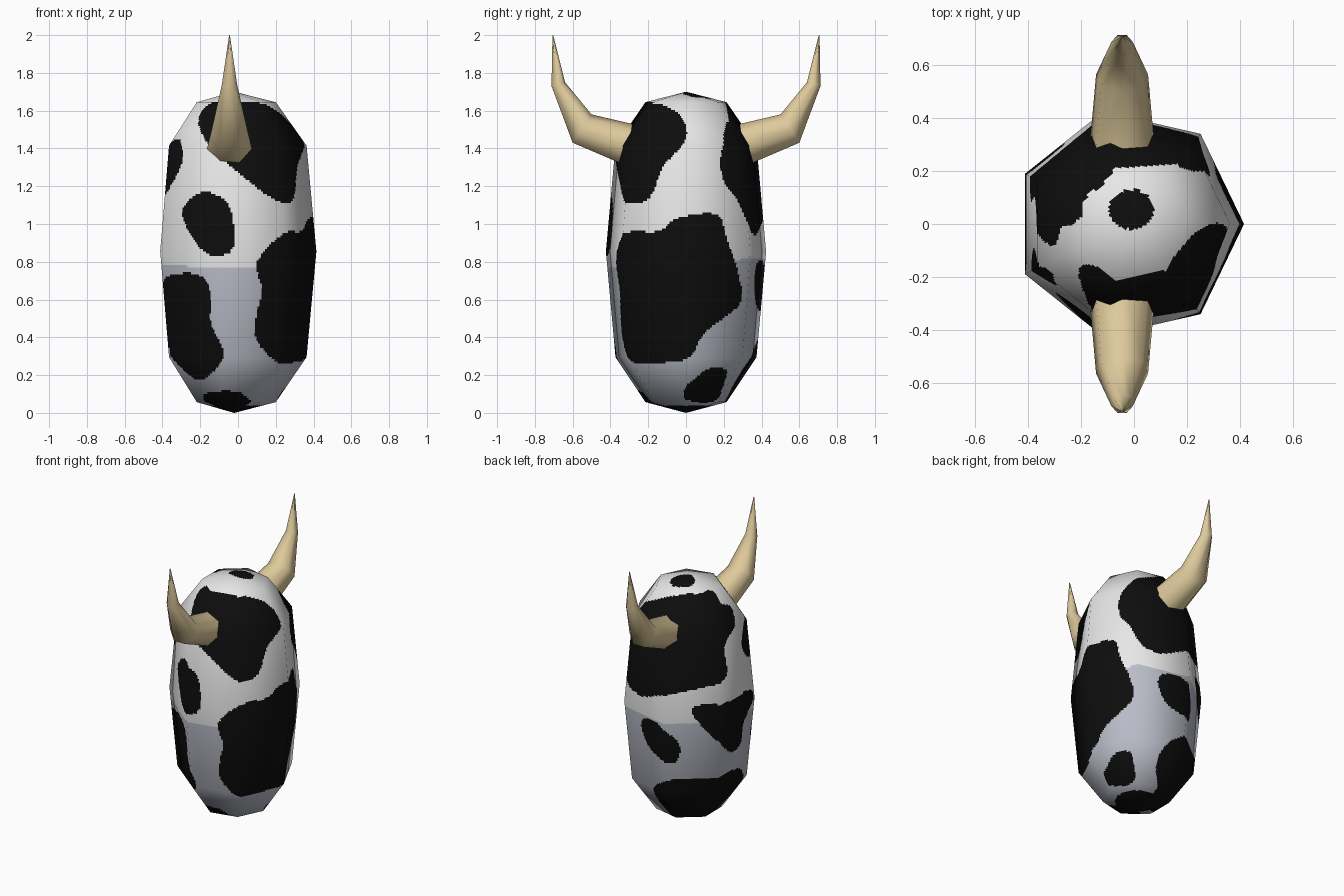
import bpy, math
from mathutils import Vector

if "Cube" in bpy.data.objects:
    bpy.data.objects.remove(bpy.data.objects["Cube"])

SIDES, CX = 7, -0.02


def material(name, rgb):
    m = bpy.data.materials.new(name)
    m.diffuse_color = (*rgb, 1)
    m.use_nodes = True
    m.node_tree.nodes["Principled BSDF"].inputs["Base Color"].default_value = m.diffuse_color
    return m


white = material("white hide", (0.84, 0.84, 0.84))
grey = material("blue grey hide", (0.49, 0.51, 0.58))
black = material("black patch", (0.004, 0.004, 0.004))
tan = material("horn tan", (0.73, 0.59, 0.33))


def add_object(name, verts, faces, mats):
    me = bpy.data.meshes.new(name)
    me.from_pydata(verts, [], faces)
    for m in mats:
        me.materials.append(m)
    ob = bpy.data.objects.new(name, me)
    bpy.context.collection.objects.link(ob)
    return ob


# Hide patches: closed smooth outlines in (side number, height)
spots = []


def spot(*pts):
    out, n = [], len(pts)
    for i in range(n):
        a, b, c, d = (Vector(pts[(i + k) % n]) for k in (-1, 0, 1, 2))
        for s in range(4):
            t = s / 4
            out.append(0.5 * (2 * b + (c - a) * t + (2 * a - 5 * b + 4 * c - d) * t * t
                              + (3 * b - a - 3 * c + d) * t ** 3))
    xs, zs = [p.x for p in out], [p.y for p in out]
    spots.append(([(p.x, p.y) for p in out], min(xs), max(xs), min(zs), max(zs)))


# around the front horn
spot((4.36, 1.55), (4.35, 1.61), (4.6, 1.645), (5.1, 1.64), (5.97, 1.64), (6.46, 1.62), (6.9, 1.565),
     (7, 1.45), (6.6, 1.3), (6.4, 1.14), (6.05, 1.11), (5.7, 1.17), (5.3, 1.28), (4.65, 1.46))
# around the back horn
spot((0.6, 1.35), (0.8, 1.5), (1.1, 1.56), (1.9, 1.64), (2.8, 1.65), (3.45, 1.645), (3.55, 1.56),
     (3.8, 1.52), (3.62, 1.42), (3.22, 1.32), (3.25, 1.13), (2.9, 1.08), (1.95, 1.01),
     (1.45, 0.945), (1.05, 0.98), (0.85, 1.13), (0.65, 1.22))
# left shoulder
spot((3.77, 1.25), (3.9, 1.4), (4.15, 1.45), (4.3, 1.36), (4.2, 1.26), (3.95, 1.15))
# front oval
spot((4.35, 1.07), (4.72, 1.17), (5.1, 1.13), (5.24, 1.03), (5.24, 0.87), (4.97, 0.83), (4.63, 0.9))
# front lower left
spot((4.02, 0.70), (4.43, 0.74), (4.78, 0.71), (4.89, 0.6), (4.87, 0.48), (5.06, 0.36), (5.05, 0.27),
     (4.65, 0.19), (4.3, 0.18), (4.04, 0.3), (4.0, 0.5))
# left flank
spot((2.5, 0.89), (2.7, 0.95), (3.36, 0.93), (3.88, 0.93), (3.97, 0.85), (3.72, 0.71), (3.7, 0.58),
     (3.4, 0.54), (2.9, 0.70))
# back oval
spot((1.4, 0.76), (1.75, 0.81), (2.1, 0.74), (2.28, 0.645), (2.22, 0.54), (2.0, 0.53), (1.55, 0.6))
# back foot
spot((1.58, 0.27), (2, 0.39), (2.6, 0.40), (3.65, 0.39), (3.95, 0.24), (3.9, 0.1), (3.5, 0.0),
     (2.2, 0.0), (1.6, 0.12))
# big right flank
spot((5.6, 0.8), (6.0, 0.95), (6.56, 0.96), (6.85, 1.03), (7.5, 1.05), (7.66, 0.9), (7.87, 0.7),
     (7.88, 0.57), (7.3, 0.42), (7.1, 0.3), (6.7, 0.27), (6.0, 0.27), (5.63, 0.38), (5.6, 0.5), (5.68, 0.65))
# right foot
spot((7.0, 0.07), (7.0, 0.14), (7.2, 0.18), (7.45, 0.235), (7.8, 0.23), (7.9, 0.15), (7.85, 0.06))
# front foot
spot((4.3, 0.08), (4.6, 0.11), (5.3, 0.115), (5.6, 0.08), (5.75, 0.055), (5.5, 0.02), (4.5, 0.02))


def inside(u, z):
    for pts, u0, u1, z0, z1 in spots:
        for q in (u, u + SIDES):
            if not (u0 <= q <= u1 and z0 <= z <= z1):
                continue
            hit = False
            for (ax, az), (bx, bz) in zip(pts, pts[1:] + pts[:1]):
                if (az > z) != (bz > z) and q < ax + (z - az) * (bx - ax) / (bz - az):
                    hit = not hit
            if hit:
                return True
    return False


def hide_colour(u, c):
    if c.z > 1.6 and math.hypot((c.x + 0.01) / 0.085, (c.y - 0.055) / 0.075) < 1:
        return 2
    if c.z < 0.05 and math.hypot(c.x - CX, c.y) < 0.14:
        return 2
    if inside(u, c.z):
        return 2
    return 1 if c.z < 0.795 + 0.025 * math.sin(u * math.tau / SIDES) else 0


# Body: seven-sided barrel, finely cut so the patches can be coloured
profile = [(0.001, 0), (0.22, 0.057), (0.383, 0.295), (0.435, 0.855), (0.383, 1.415), (0.22, 1.645), (0.001, 1.7)]
cuts = [16, 22, 46, 46, 22, 16]
W = 34
COLS = SIDES * W


def ring_normal(i):
    if i in (0, len(profile) - 1):
        return Vector((0, -1 if i == 0 else 1))
    (r0, z0), (r1, z1) = profile[i - 1], profile[i + 1]
    return Vector((z1 - z0, r0 - r1)).normalized()


rows = []
for i, n in enumerate(cuts):
    for s in range(n + (i == len(cuts) - 1)):
        t = s / n
        rows.append((Vector(profile[i]).lerp(Vector(profile[i + 1]), t),
                     ring_normal(i).lerp(ring_normal(i + 1), t)))

around = []
for c in range(COLS):
    k, f = divmod(c, W)
    a, b = k * math.tau / SIDES, (k + 1) * math.tau / SIDES
    around.append(Vector((math.cos(a), math.sin(a))).lerp(Vector((math.cos(b), math.sin(b))), f / W))

verts, normals, faces = [], [], []
for p, n in rows:
    for d in around:
        verts.append((CX + p.x * d.x, p.x * d.y, p.y))
        normals.append(Vector((n.x * d.x, n.x * d.y, n.y)).normalized())
for r in range(len(rows) - 1):
    for c in range(COLS):
        e = (c + 1) % COLS
        faces.append((r * COLS + c, r * COLS + e, (r + 1) * COLS + e, (r + 1) * COLS + c))
body = add_object("body", verts, faces, [white, grey, black])
for i, f in enumerate(body.data.polygons):
    f.material_index = hide_colour((i % COLS + 0.5) / W, f.center)
    f.use_smooth = True
body.data.normals_split_custom_set_from_vertices(normals)

# Horns: seven-sided rings given by their upper and lower points (y, z), mirrored front to back
rings = [((0.20, 1.51), (0.25, 1.28)), ((0.50, 1.58), (0.60, 1.43)),
         ((0.64, 1.75), (0.712, 1.73)), ((0.703, 2.0), (0.707, 2.0))]
verts, faces = [], []
for top, low in rings:
    top, low = Vector(top), Vector(low)
    r = (top - low).length / 1.901
    up = (top - low).normalized()
    mid = top - up * r
    for k in range(SIDES):
        a = k * math.tau / SIDES
        q = mid + up * r * math.cos(a)
        verts.append((-0.045 + 1.06 * r * math.sin(a), q.x, q.y))
for j in range(len(rings) - 1):
    for k in range(SIDES):
        e = (k + 1) % SIDES
        faces.append((j * SIDES + k, j * SIDES + e, (j + 1) * SIDES + e, (j + 1) * SIDES + k))
faces.append(tuple(range(SIDES))[::-1])
faces.append(tuple(range(3 * SIDES, 4 * SIDES)))
horns = add_object("horns", verts, faces, [tan])
mir = horns.modifiers.new("mirror", 'MIRROR')
mir.use_axis = (False, True, False)
mir.use_mirror_merge = False
bpy.context.view_layer.objects.active = horns
horns.select_set(True)
bpy.ops.object.mode_set(mode='EDIT')
bpy.ops.mesh.select_all(action='SELECT')
bpy.ops.mesh.normals_make_consistent(inside=False)
bpy.ops.object.mode_set(mode='OBJECT')
bpy.ops.object.shade_smooth_by_angle(angle=math.radians(60))
